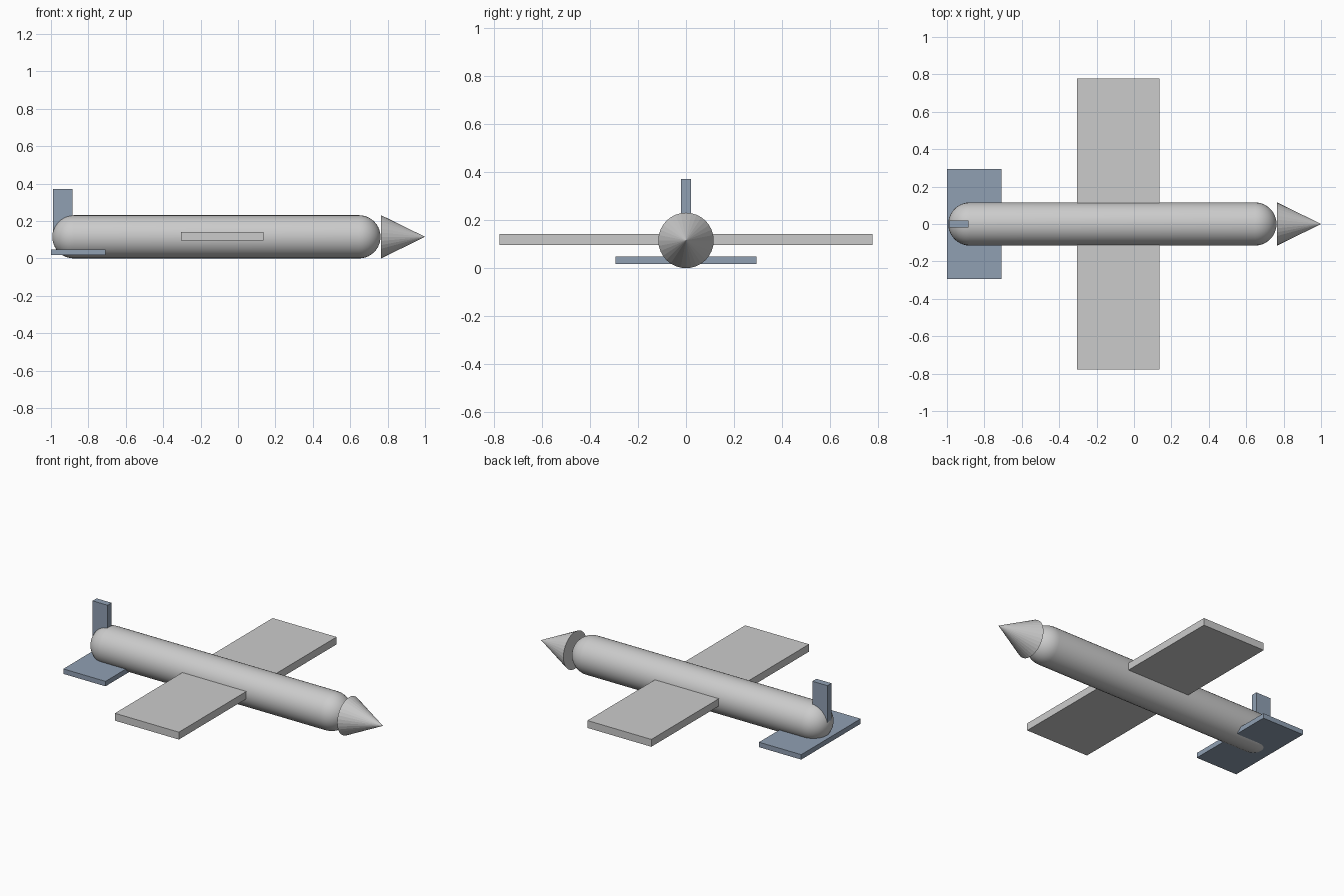
import bpy, bmesh, math

if "Cube" in bpy.data.objects:
    bpy.data.objects.remove(bpy.data.objects["Cube"])

R = 0.1155   # fuselage radius
ZC = 0.1155  # fuselage axis height
SIDES = 32


def material(name, rgb):
    mat = bpy.data.materials.new(name)
    mat.diffuse_color = (*rgb, 1)
    mat.use_nodes = True
    mat.node_tree.nodes["Principled BSDF"].inputs["Base Color"].default_value = mat.diffuse_color
    return mat


blue = material("slate_blue", (0.28, 0.35, 0.45))
light = material("light_grey", (0.84, 0.84, 0.85))


def finish(name, bm, mat, smooth=False):
    bmesh.ops.recalc_face_normals(bm, faces=bm.faces[:])
    mesh = bpy.data.meshes.new(name)
    bm.to_mesh(mesh)
    bm.free()
    mesh.materials.append(mat)
    ob = bpy.data.objects.new(name, mesh)
    bpy.context.collection.objects.link(ob)
    if smooth:
        bpy.ops.object.select_all(action='DESELECT')
        ob.select_set(True)
        bpy.context.view_layer.objects.active = ob
        bpy.ops.object.shade_smooth_by_angle(angle=math.radians(40))
    return ob


def box(name, x, y, z, mat):
    """Box from (min, max) ranges on each axis."""
    bm = bmesh.new()
    bmesh.ops.create_cube(bm, size=1)
    for v in bm.verts:
        v.co = [a + (c + 0.5) * (b - a) for c, (a, b) in zip(v.co, (x, y, z))]
    return finish(name, bm, mat)


def lathe(name, profile, mat, smooth):
    """Spin (x, radius) points around the fuselage axis."""
    bm = bmesh.new()
    verts = [bm.verts.new((x, 0, ZC + r)) for x, r in profile]
    edges = [bm.edges.new(pair) for pair in zip(verts, verts[1:])]
    bmesh.ops.spin(bm, geom=verts + edges, cent=(0, 0, ZC), axis=(1, 0, 0),
                   angle=math.tau, steps=SIDES, use_merge=False)
    bmesh.ops.remove_doubles(bm, verts=bm.verts[:], dist=1e-5)
    return finish(name, bm, mat, smooth)


# Fuselage: capsule with hemispherical ends
tail_end, front_end, rings = -0.993, 0.762, 10
arc = [i * math.pi / 2 / rings for i in range(rings + 1)]
rear = [(tail_end + R - R * math.cos(a), R * math.sin(a)) for a in arc]
front = [(front_end - R + R * math.cos(a), R * math.sin(a)) for a in reversed(arc)]
lathe("fuselage", rear + front, light, smooth=True)

# Nose cone, faceted and closed at the back
lathe("nose_cone", [(0.765, 0), (0.765, R), (1.0, 0)], light, smooth=False)

# Main wing runs straight through the fuselage
box("wing", (-0.305, 0.136), (-0.777, 0.777), (0.096, 0.142), light)

# Tail surfaces
box("tailplane", (-1.0, -0.709), (-0.293, 0.293), (0.017, 0.048), blue)
box("tail_fin", (-0.989, -0.886), (-0.02, 0.02), (0.14, 0.371), blue)
